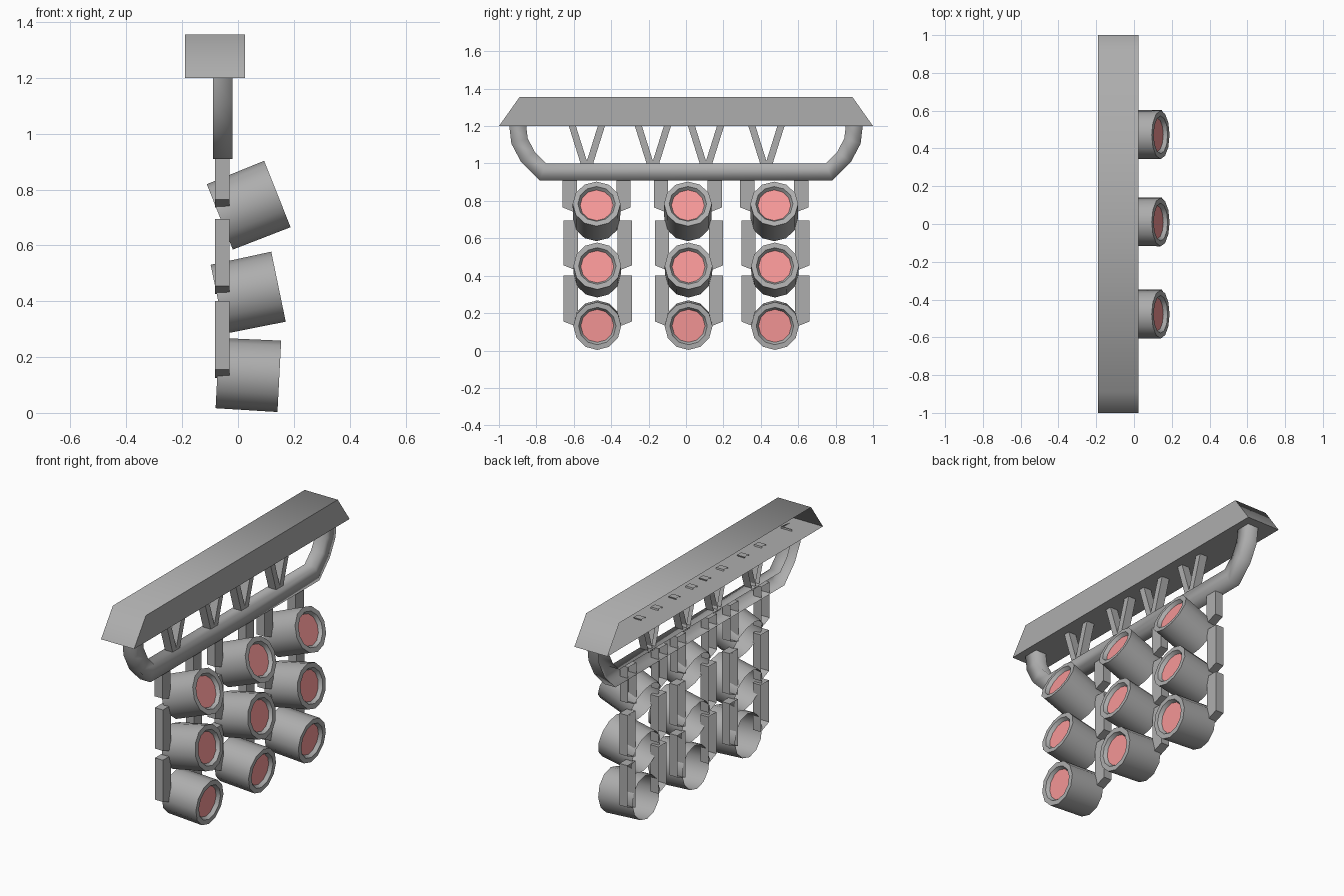
import bpy, math
from mathutils import Vector

if "Cube" in bpy.data.objects:
    bpy.data.objects.remove(bpy.data.objects["Cube"])


def make_material(name, color):
    mat = bpy.data.materials.new(name)
    mat.diffuse_color = color
    mat.use_nodes = True
    mat.node_tree.nodes["Principled BSDF"].inputs["Base Color"].default_value = mat.diffuse_color
    return mat


grey = make_material("dark_grey", (0.42, 0.42, 0.42, 1))
red = make_material("lens_red", (0.92, 0.31, 0.31, 1))


def add_mesh(name, verts, faces, smooth=None, material=grey):
    mesh = bpy.data.meshes.new(name)
    mesh.from_pydata(verts, [], faces)
    mesh.update()
    obj = bpy.data.objects.new(name, mesh)
    bpy.context.collection.objects.link(obj)
    mesh.materials.append(material)
    if smooth:
        bpy.ops.object.select_all(action='DESELECT')
        obj.select_set(True)
        bpy.context.view_layer.objects.active = obj
        bpy.ops.object.shade_smooth_by_angle(angle=math.radians(smooth))
    return obj


def open_back_shell(name, outline, x_back, x_front, smooth=None):
    """Counter-clockwise (y, z) outline extruded along x, with no back face."""
    n = len(outline)
    verts = [(x, y, z) for x in (x_back, x_front) for y, z in outline]
    faces = [(i, (i + 1) % n, n + (i + 1) % n, n + i) for i in range(n)]
    faces.append(tuple(range(n, 2 * n)))
    return add_mesh(name, verts, faces, smooth)


def lamp_rings(name, rings, sides, centre, tilt, cap=False, material=grey):
    """Lathe (distance, radius) rings around an axis that points to +x, tilted up."""
    axis = Vector((math.cos(tilt), 0, math.sin(tilt)))
    up = Vector((-math.sin(tilt), 0, math.cos(tilt)))
    side = Vector((0, 1, 0))
    verts = []
    for d, r in rings:
        for k in range(sides):
            a = 2 * math.pi * k / sides
            verts.append(Vector(centre) + axis * d + side * (r * math.sin(a)) + up * (r * math.cos(a)))
    faces = []
    for j in range(len(rings) - 1):
        for k in range(sides):
            k2 = (k + 1) % sides
            a, b = j * sides, (j + 1) * sides
            faces.append((a + k, b + k, b + k2, a + k2))
    if cap:
        last = (len(rings) - 1) * sides
        faces.append(tuple(last + k for k in reversed(range(sides))))
    return add_mesh(name, verts, faces, 40, material)


# Top beam, open at the back
open_back_shell("top_beam", [(-1, 1.2), (1, 1.2), (0.89, 1.355), (-0.89, 1.355)],
                -0.19, 0.025, 60)

# Curved hanger rail: open-backed square section swept along a U path
half = [(0.9, 1.205), (0.89, 1.12), (0.845, 1.035), (0.765, 0.955)]
path = [Vector((-y, z)) for y, z in half] + [Vector(p) for p in reversed(half)]
section = [(-0.09, -0.045), (-0.02, -0.045), (-0.02, 0.045), (-0.09, 0.045)]
verts, faces = [], []
m = len(section)
for i, p in enumerate(path):
    t_in = (p - path[i - 1]).normalized() if i else (path[1] - p).normalized()
    t_out = (path[i + 1] - p).normalized() if i < len(path) - 1 else t_in
    t = (t_in + t_out).normalized()
    normal = Vector((-t.y, t.x)) / t.dot(t_in)
    for x, off in section:
        q = p + normal * off
        verts.append((x, q.x, q.y))
for i in range(len(path) - 1):
    for j in range(m - 1):
        a, b = i * m + j, (i + 1) * m + j
        faces.append((a, b, b + 1, a + 1))
add_mesh("hanger_rail", verts, faces, 95)

# V struts between beam and rail
for n, y in enumerate((-0.53, -0.177, 0.107, 0.43)):
    for s in (-1, 1):
        top, low, w = y + s * 0.08, y + s * 0.01, 0.019
        open_back_shell(f"v_strut_{n}_{s}", [(low - w, 0.985), (low + w, 0.985),
                                             (top + w, 1.208), (top - w, 1.208)], -0.08, -0.03)

# Lamps with side bars, three columns by three rows
#       front x, front z, tilt, bar bottom, bar top, y shift
rows = [(0.141, 0.784, 21.7, 0.735, 0.975, 0.0),
        (0.145, 0.452, 11.7, 0.425, 0.695, 0.006),
        (0.148, 0.131, -3.0, 0.125, 0.40, 0.006)]
for c, y in enumerate((-0.478, 0.01, 0.472)):
    for r, (fx, fz, deg, z0, z1, dy) in enumerate(rows):
        tilt = math.radians(deg)
        centre = (fx, y + dy * 0.6, fz)
        lamp_rings(f"lamp_housing_{c}_{r}",
                   [(-0.222, 0.126), (0, 0.128), (0, 0.1), (-0.02, 0.088)], 12, centre, tilt)
        lamp_rings(f"lamp_lens_{c}_{r}", [(-0.02, 0.088)], 12, centre, tilt, True, red)
        for s in (-1, 1):
            inner, outer = y + dy + s * 0.106, y + dy + s * 0.182
            outline = [(inner, z0), (outer, z0 + 0.03), (outer, z1), (inner, z1)]
            if s < 0:
                outline.reverse()
            open_back_shell(f"side_bar_{c}_{r}_{s}", outline, -0.082, -0.03)
